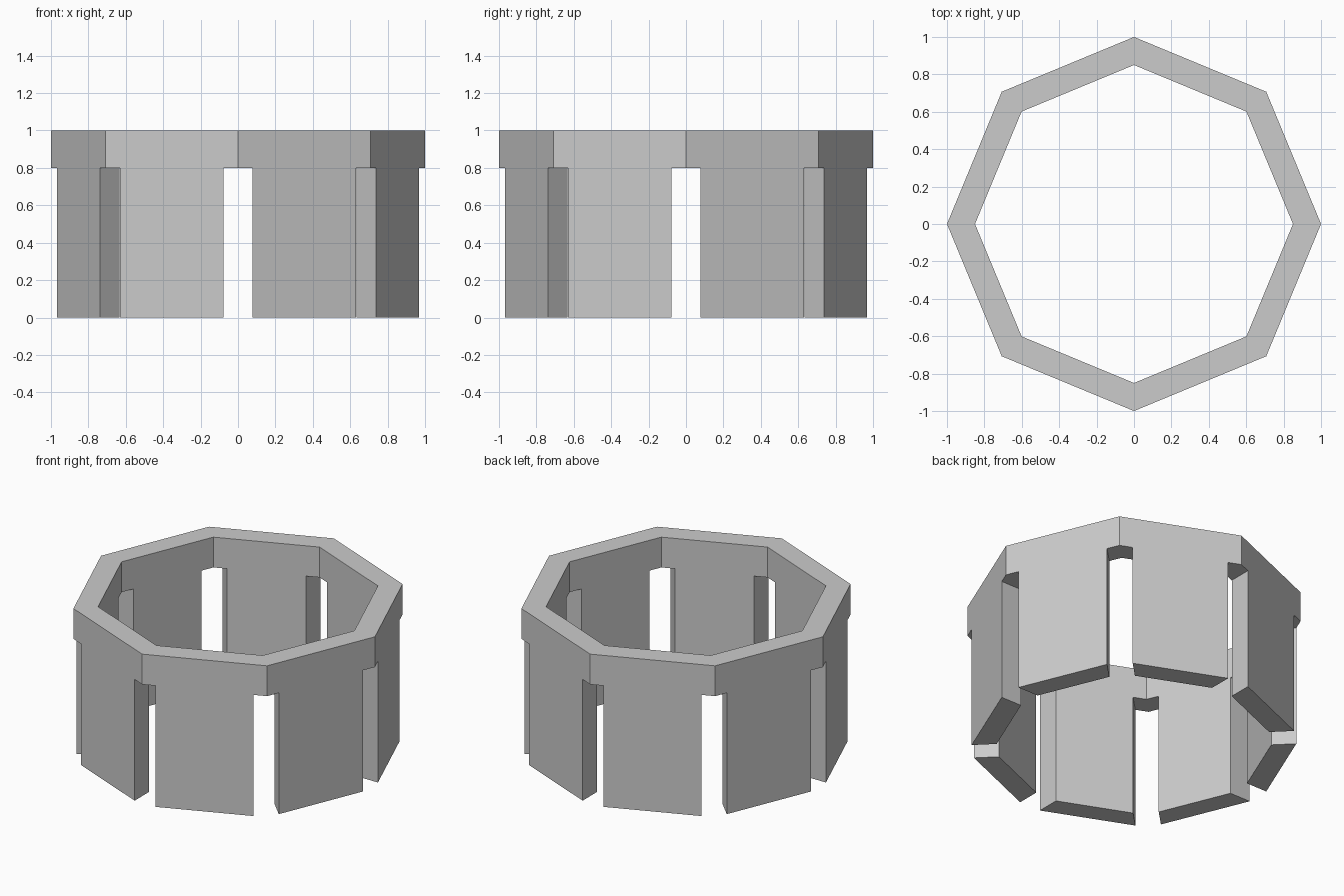
import bpy, bmesh
from math import cos, sin, tan, pi

if "Cube" in bpy.data.objects:
    bpy.data.objects.remove(bpy.data.objects["Cube"])

SIDES, R_OUT, R_IN = 8, 1.0, 0.85
HALF_SLOT, SLOT_TOP, HEIGHT = 0.077, 0.8, 1.0
LEVELS = (0.0, SLOT_TOP, HEIGHT)

bm = bmesh.new()
cache = {}


def footprint(radius):
    """Octagon outline: each corner plus the slot edge on either side of it."""
    pts = []
    for i in range(SIDES):
        a = 2 * pi * i / SIDES
        for t in (-HALF_SLOT, 0, HALF_SLOT):
            r = radius - abs(t) * tan(pi / SIDES)
            pts.append((r * cos(a) - t * sin(a), r * sin(a) + t * cos(a)))
    return pts


rings = (footprint(R_OUT), footprint(R_IN))
N = len(rings[0])


def v(ring, i, level):
    key = (ring, i % N, level)
    if key not in cache:
        cache[key] = bm.verts.new((*rings[ring][i % N], LEVELS[level]))
    return cache[key]


def walls(i, lo, hi):
    for ring in (0, 1):
        bm.faces.new((v(ring, i, lo), v(ring, i + 1, lo), v(ring, i + 1, hi), v(ring, i, hi)))


def cap(i, level):
    bm.faces.new((v(0, i, level), v(0, i + 1, level), v(1, i + 1, level), v(1, i, level)))


for i in range(N):
    # Continuous top band
    walls(i, 1, 2)
    cap(i, 2)
    if i % 3 == 2:
        # Hanging wall panel with slot sides
        walls(i, 0, 1)
        cap(i, 0)
        for j in (i, i + 1):
            bm.faces.new((v(0, j, 0), v(1, j, 0), v(1, j, 1), v(0, j, 1)))
    else:
        # Slot ceiling
        cap(i, 1)

bmesh.ops.recalc_face_normals(bm, faces=bm.faces)
mesh = bpy.data.meshes.new("slotted_octagon_ring")
bm.to_mesh(mesh)
bm.free()
bpy.context.collection.objects.link(bpy.data.objects.new("slotted_octagon_ring", mesh))
